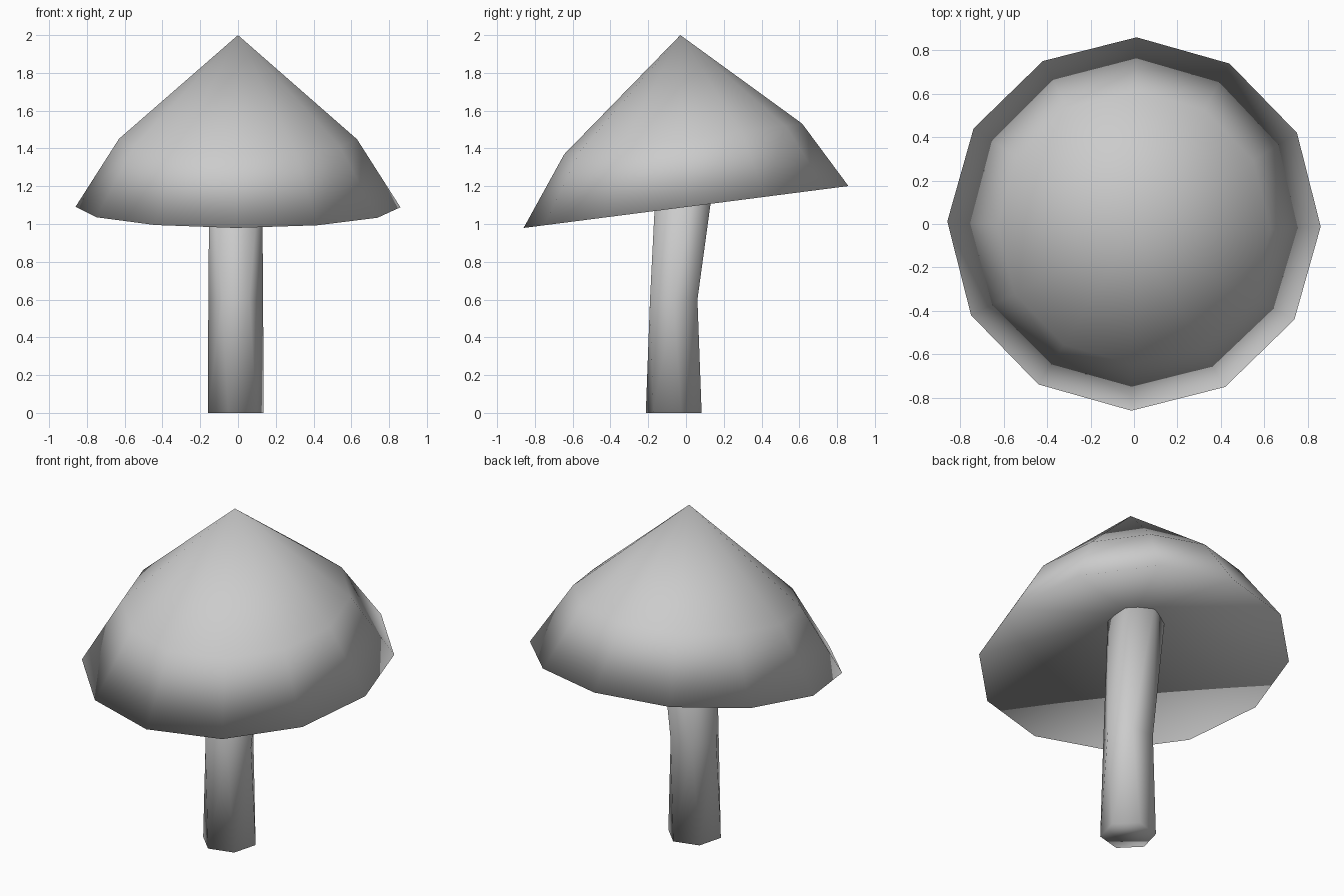
import bpy
import bmesh
from math import cos, sin, tau, radians

cube = bpy.data.objects.get("Cube")
if cube:
    bpy.data.objects.remove(cube, do_unlink=True)

grey = bpy.data.materials.new("plain grey")
grey.use_nodes = True
colour = (0.6, 0.6, 0.6, 1)
grey.diffuse_color = colour
grey.node_tree.nodes["Principled BSDF"].inputs["Base Color"].default_value = colour


def ring(bm, sides, radius, centre, start, slope=0.0):
    """Circle of vertices whose height rises towards the back by slope."""
    cx, cy, cz = centre
    verts = []
    for i in range(sides):
        a = radians(start) + tau * i / sides
        x, y = radius * cos(a), radius * sin(a)
        verts.append(bm.verts.new((cx + x, cy + y, cz + slope * y)))
    return verts


def bridge(bm, low, high):
    """Join two rings with triangles, all diagonals leaning the same way."""
    n = len(low)
    for i in range(n):
        j = (i + 1) % n
        bm.faces.new((low[i], high[j], high[i]))
        bm.faces.new((low[i], low[j], high[j]))


def fan(bm, verts, point):
    tip = bm.verts.new(point)
    n = len(verts)
    for i in range(n):
        bm.faces.new((verts[i], verts[(i + 1) % n], tip))


def finish(bm, name):
    bmesh.ops.recalc_face_normals(bm, faces=bm.faces[:])
    for face in bm.faces:
        face.smooth = True
    mesh = bpy.data.meshes.new(name)
    bm.to_mesh(mesh)
    bm.free()
    mesh.materials.append(grey)
    obj = bpy.data.objects.new(name, mesh)
    bpy.context.collection.objects.link(obj)
    return obj


# Tilted twelve-sided cap with a pointed top and a hollow underside
bm = bmesh.new()
rim = ring(bm, 12, 0.86, (0, 0, 1.09), -0.8, 0.129)
shoulder = ring(bm, 12, 0.63, (0, -0.015, 1.45), -0.8, 0.129)
bridge(bm, rim, shoulder)
fan(bm, shoulder, (0, -0.03, 2))
fan(bm, rim, (0, 0, 1.36))
finish(bm, "mushroom_cap")

# Six-sided stem, twisting and bending back as it rises
bm = bmesh.new()
levels = [
    ring(bm, 6, 0.153, (-0.012, -0.065, 0), 15),
    ring(bm, 6, 0.145, (-0.012, -0.065, 0.6), 0),
    ring(bm, 6, 0.16, (-0.012, 0.01, 1.4), -30),
]
for low, high in zip(levels, levels[1:]):
    bridge(bm, low, high)
bm.faces.new(levels[0])
bm.faces.new(levels[-1])
finish(bm, "mushroom_stem")
